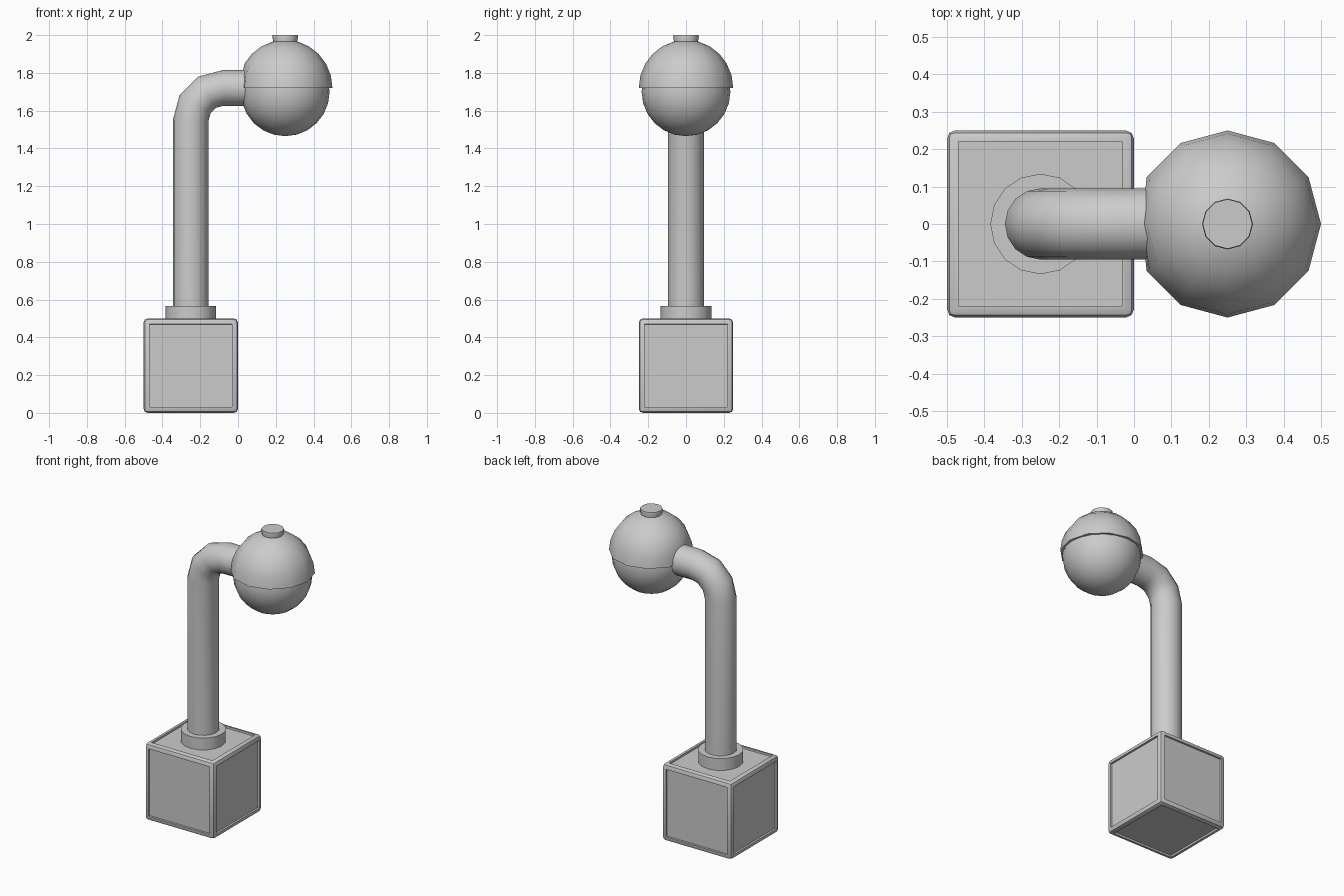
import bpy, bmesh, math
from mathutils import Vector

if "Cube" in bpy.data.objects:
    bpy.data.objects.remove(bpy.data.objects["Cube"])

grey = bpy.data.materials.new("plain grey")
grey.diffuse_color = (0.6, 0.6, 0.6, 1)
grey.use_nodes = True
grey.node_tree.nodes["Principled BSDF"].inputs["Base Color"].default_value = grey.diffuse_color


def finish(bm, name, angle=None):
    bmesh.ops.recalc_face_normals(bm, faces=bm.faces)
    mesh = bpy.data.meshes.new(name)
    bm.to_mesh(mesh)
    bm.free()
    mesh.materials.append(grey)
    ob = bpy.data.objects.new(name, mesh)
    bpy.context.collection.objects.link(ob)
    if angle:
        bpy.ops.object.select_all(action='DESELECT')
        ob.select_set(True)
        bpy.context.view_layer.objects.active = ob
        bpy.ops.object.shade_smooth_by_angle(angle=math.radians(angle))
    return ob


def lathe(name, profile, centre, sides, min_x=None, angle=40):
    """Spin (radius, z) points around a vertical axis."""
    bm = bmesh.new()
    rings = []
    for r, z in profile:
        n = 1 if r < 1e-5 else sides
        ring = []
        for i in range(n):
            a = math.tau * i / sides
            x = centre[0] + r * math.cos(a)
            if min_x is not None:
                x = max(x, min_x)
            ring.append(bm.verts.new((x, centre[1] + r * math.sin(a), z)))
        rings.append(ring)
    for a, b in zip(rings, rings[1:]):
        for i in range(sides):
            j = (i + 1) % sides
            quad = [a[i % len(a)], a[j % len(a)], b[j % len(b)], b[i % len(b)]]
            bm.faces.new(list(dict.fromkeys(quad)))
    for ring in (rings[0], rings[-1]):
        if len(ring) > 1:
            bm.faces.new(ring)
    return finish(bm, name, angle)


# Base cube with bevelled edges and a recessed panel on every side
bm = bmesh.new()
bmesh.ops.create_cube(bm, size=0.5)
bmesh.ops.translate(bm, verts=bm.verts, vec=(-0.25, 0, 0.25))
bmesh.ops.bevel(bm, geom=bm.edges[:], offset=0.022, segments=2,
                profile=0.5, affect='EDGES')
panels = [f for f in bm.faces if f.calc_area() > 0.1]
bmesh.ops.inset_individual(bm, faces=panels, thickness=0.012, depth=0)
bmesh.ops.inset_individual(bm, faces=panels, thickness=0.001, depth=-0.012)
finish(bm, "base_box", 35)

# Collar where the pipe leaves the base
lathe("collar", [(0.134, 0.48), (0.134, 0.565)], (-0.25, 0), 16)

# Bent pipe: upright, quarter bend, short horizontal run
bend, bend_x, bend_z = 0.17, -0.08, 1.55
stations = [(Vector((-0.25, 0, 0.5)), 0.0)]
for k in range(4):
    t = math.radians(30 * k)
    stations.append((Vector((bend_x - bend * math.cos(t), 0,
                             bend_z + bend * math.sin(t))), t))
stations.append((Vector((0.08, 0, bend_z + bend)), math.pi / 2))
bm = bmesh.new()
rings = []
for p, t in stations:
    side = Vector((-math.cos(t), 0, math.sin(t)))
    rings.append([bm.verts.new(p + 0.095 * (side * math.cos(a) + Vector((0, math.sin(a), 0))))
                  for a in (math.tau * i / 16 for i in range(16))])
for a, b in zip(rings, rings[1:]):
    for i in range(16):
        j = (i + 1) % 16
        bm.faces.new((a[i], a[j], b[j], b[i]))
bm.faces.new(rings[0])
bm.faces.new(rings[-1])
finish(bm, "bent_pipe", 50)

# Lamp shade: twelve-sided dome, flattened where it meets the pipe
dome = [(0.25 * math.cos(math.radians(a)), 1.72 + 0.255 * math.sin(math.radians(a)))
        for a in (0, 15, 30, 45, 60, 75, 90)]
lathe("shade_dome", dome, (0.25, 0), 12, 0.022, 50)

# Lamp globe below the dome
globe = [(0.235 * math.cos(math.radians(a)), 1.70 + 0.235 * math.sin(math.radians(a)))
         for a in range(-90, 16, 15)]
lathe("globe", globe, (0.25, 0), 20, 0.022, 50)

# Small cap on top of the dome
lathe("top_cap", [(0.06, 1.95), (0.068, 1.99), (0.066, 2.0)], (0.25, 0), 12)
